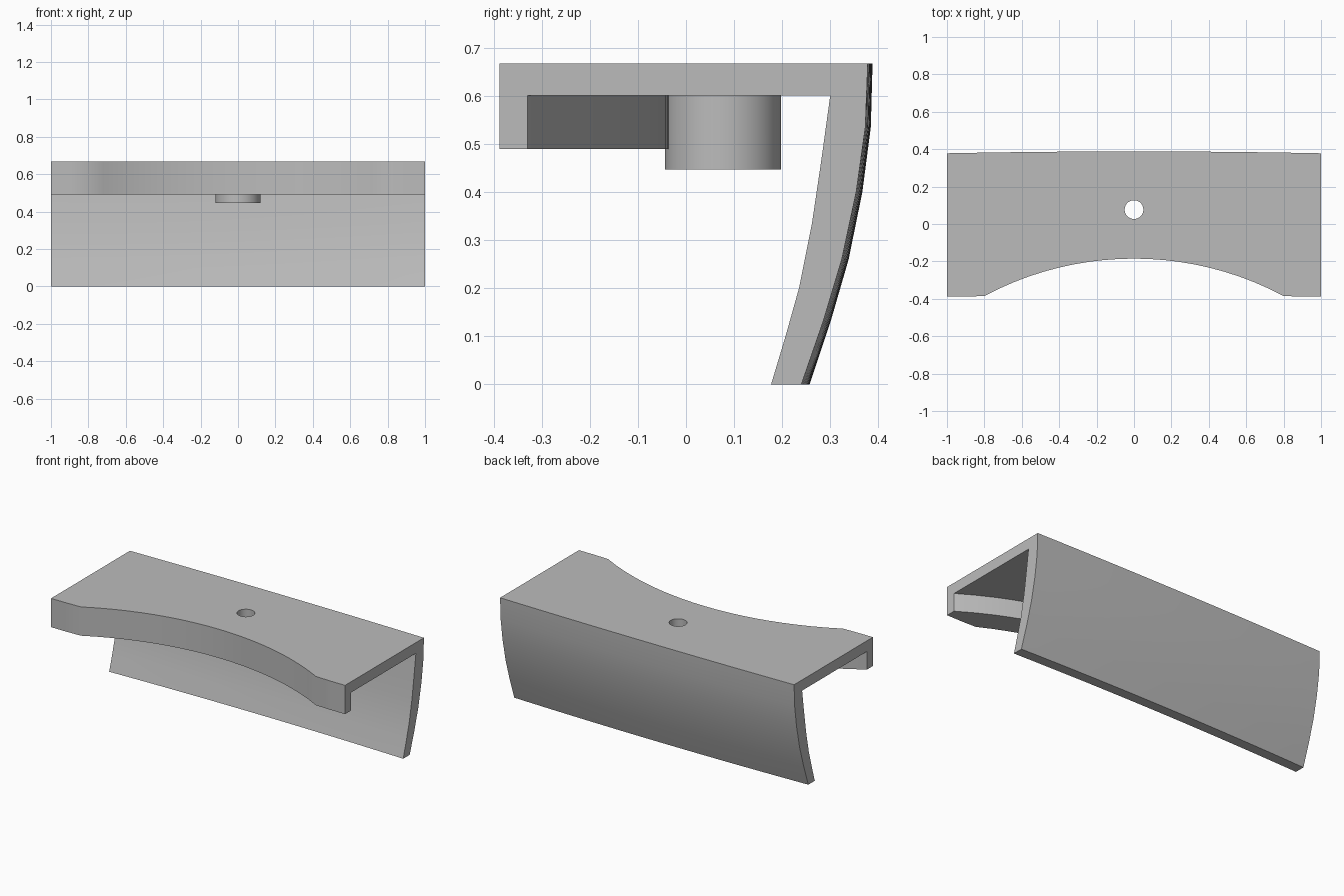
import bpy, bmesh
from math import sqrt, radians

if "Cube" in bpy.data.objects:
    bpy.data.objects.remove(bpy.data.objects["Cube"])

grey = bpy.data.materials.new("plain grey")
grey.use_nodes = True
grey.diffuse_color = (0.5, 0.5, 0.5, 1)
grey.node_tree.nodes["Principled BSDF"].inputs["Base Color"].default_value = (0.5, 0.5, 0.5, 1)

TOP, UNDER, LIP, FRONT = 0.667, 0.601, 0.49, -0.388
ARC_Y, HOLE_Y = -1.885, 0.077
# Rear wall section at the ends, as (y, z): inner face going down, outer face going up
INNER = [(0.300, UNDER), (0.282, 0.47), (0.262, 0.335), (0.235, 0.2), (0.207, 0.1), (0.177, 0)]
OUTER = [(0.240, 0), (0.285, 0.13), (0.324, 0.26), (0.354, 0.4), (0.373, 0.535), (0.378, TOP)]


def arc(radius, x):
    return ARC_Y + sqrt(radius ** 2 - x ** 2)


def section(x):
    """Closed cross-section of the bracket at one position along its length."""
    front = max(FRONT, arc(1.7, x))
    back = arc(1.849, x)
    ring = [(front, TOP), (front, LIP), (back, LIP), (back, UNDER)]
    for y, z in INNER + OUTER:
        bulge = (0.017 - 0.007 * z / TOP) * (1 - x * x)
        ring.append((y + bulge, z))
    return [(x, y, z) for y, z in ring]


def finish(name, bm):
    bmesh.ops.recalc_face_normals(bm, faces=bm.faces)
    mesh = bpy.data.meshes.new(name)
    bm.to_mesh(mesh)
    bm.free()
    mesh.materials.append(grey)
    obj = bpy.data.objects.new(name, mesh)
    bpy.context.collection.objects.link(obj)
    return obj


def cylinder(name, radius, low, high):
    bm = bmesh.new()
    bmesh.ops.create_cone(bm, cap_ends=True, segments=48, radius1=radius, radius2=radius, depth=high - low)
    bmesh.ops.translate(bm, verts=bm.verts, vec=(0, HOLE_Y, (low + high) / 2))
    return finish(name, bm)


def combine(target, tool, operation):
    mod = target.modifiers.new(tool.name, "BOOLEAN")
    mod.object = tool
    mod.operation = operation
    mod.solver = "EXACT"
    bpy.context.view_layer.objects.active = target
    bpy.ops.object.modifier_apply(modifier=mod.name)
    bpy.data.objects.remove(tool)


# Bracket: top plate, curved front lip and bowed rear wall swept along x
stations = [-1, -0.9] + [-0.8 + 0.08 * i for i in range(21)] + [0.9, 1]
bm = bmesh.new()
rings = [[bm.verts.new(p) for p in section(x)] for x in stations]
count = len(rings[0])
for a, b in zip(rings, rings[1:]):
    for i in range(count):
        j = (i + 1) % count
        bm.faces.new((a[i], a[j], b[j], b[i]))
bm.faces.new(rings[0])
bm.faces.new(rings[-1])
bracket = finish("bracket", bm)

# Round boss under the plate, then the hole through both
combine(bracket, cylinder("boss", 0.121, 0.447, 0.63), "UNION")
combine(bracket, cylinder("hole_cutter", 0.05, 0.3, 0.8), "DIFFERENCE")

bpy.ops.object.select_all(action="DESELECT")
bracket.select_set(True)
bpy.context.view_layer.objects.active = bracket
bpy.ops.object.shade_smooth_by_angle(angle=radians(30))
